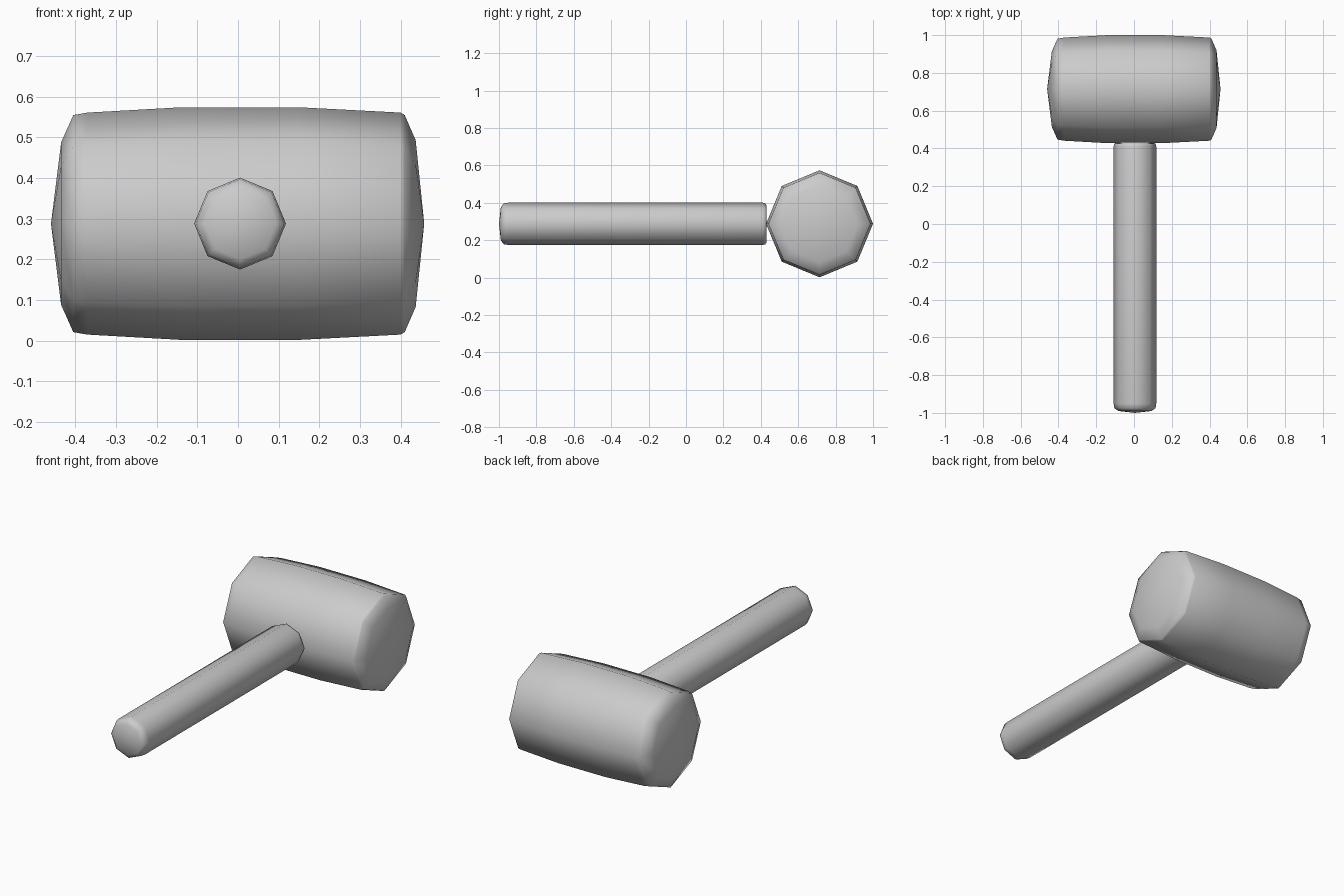
import bpy, bmesh
from math import cos, sin, pi, radians

if "Cube" in bpy.data.objects:
    bpy.data.objects.remove(bpy.data.objects["Cube"])

SIDES = 8


def lathe(name, profile, place):
    """Skin octagonal rings along an axis; radius 0 makes a pole."""
    bm = bmesh.new()
    rings = []
    for t, r in profile:
        n = 1 if r == 0 else SIDES
        rings.append([bm.verts.new(place(t, r * cos(2 * pi * i / SIDES), r * sin(2 * pi * i / SIDES)))
                      for i in range(n)])
    for a, b in zip(rings, rings[1:]):
        for i in range(SIDES):
            j = (i + 1) % SIDES
            if len(a) == 1:
                bm.faces.new((a[0], b[j], b[i]))
            elif len(b) == 1:
                bm.faces.new((a[i], a[j], b[0]))
            else:
                bm.faces.new((a[i], a[j], b[j], b[i]))
    bmesh.ops.recalc_face_normals(bm, faces=bm.faces)
    mesh = bpy.data.meshes.new(name)
    bm.to_mesh(mesh)
    bm.free()
    obj = bpy.data.objects.new(name, mesh)
    bpy.context.collection.objects.link(obj)
    bpy.ops.object.select_all(action='DESELECT')
    bpy.context.view_layer.objects.active = obj
    obj.select_set(True)
    bpy.ops.object.shade_smooth_by_angle(angle=radians(60))
    return obj


# Barrel-shaped head along x, with shallow domed striking faces
lathe("mallet_head",
      [(-0.46, 0), (-0.435, 0.2), (-0.405, 0.267), (-0.37, 0.273), (-0.14, 0.286),
       (0.15, 0.286), (0.4, 0.273), (0.41, 0.267), (0.437, 0.205), (0.458, 0)],
      lambda t, u, v: (t, 0.714 + u, 0.288 + v))

# Straight handle along y, rounded butt, ending against the head
lathe("mallet_handle",
      [(-1.0, 0), (-0.99, 0.088), (-0.975, 0.109), (-0.95, 0.113),
       (0.41, 0.113), (0.425, 0.109), (0.43, 0.1), (0.432, 0)],
      lambda t, u, v: (0.005 + u, t, 0.288 + v))
